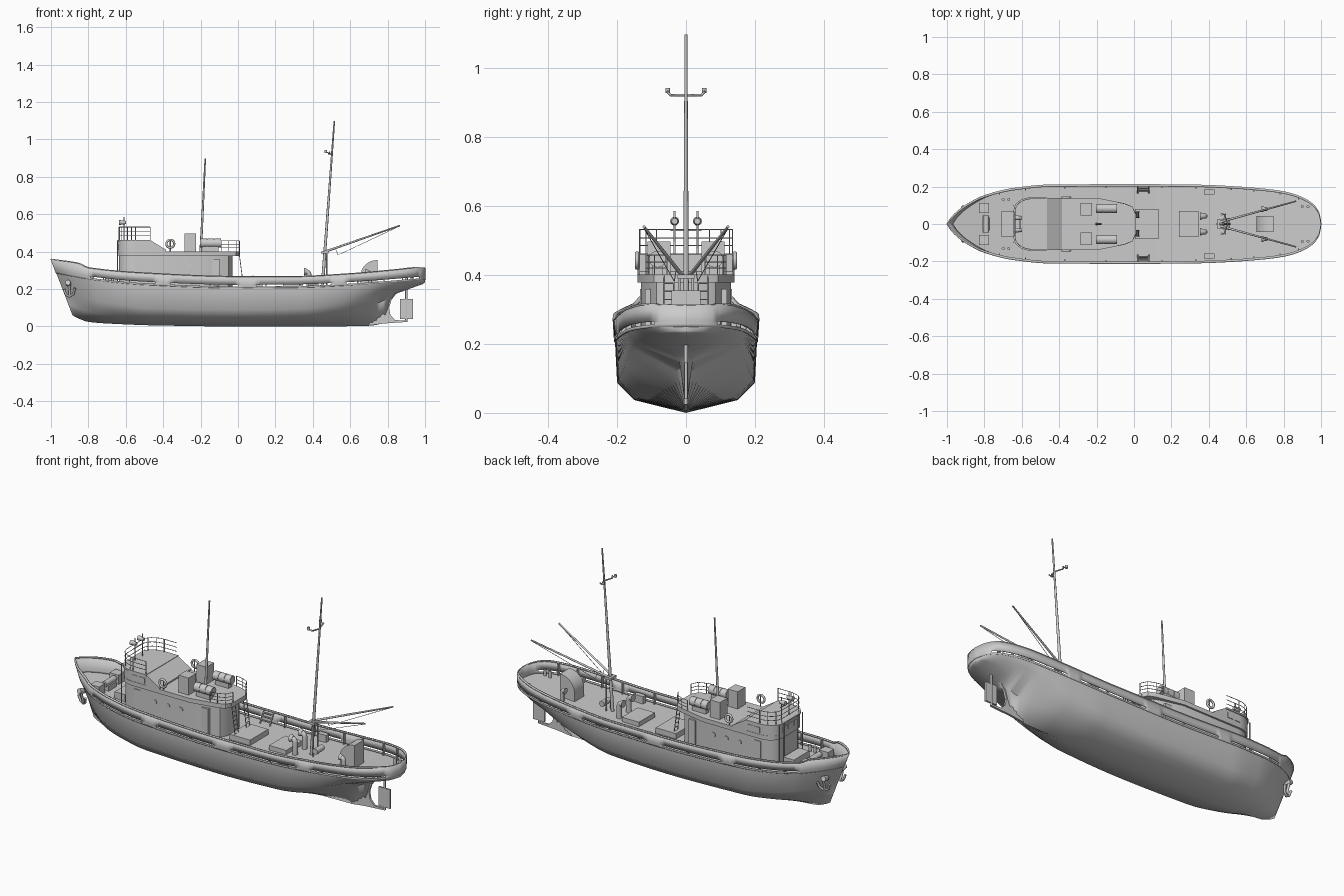
import bpy, bmesh, math
from mathutils import Vector

if "Cube" in bpy.data.objects:
    bpy.data.objects.remove(bpy.data.objects["Cube"])

def finish(name, bm, smooth=None, mirror=False, thick=0):
    me = bpy.data.meshes.new(name)
    bm.to_mesh(me); bm.free()
    ob = bpy.data.objects.new(name, me)
    bpy.context.collection.objects.link(ob)
    if mirror:
        m = ob.modifiers.new("mirror", 'MIRROR')
        m.use_axis = (False, True, False)
    if thick:
        s = ob.modifiers.new("solid", 'SOLIDIFY')
        s.thickness, s.offset = thick, 0
    if smooth:
        bpy.ops.object.select_all(action='DESELECT')
        ob.select_set(True); bpy.context.view_layer.objects.active = ob
        bpy.ops.object.shade_smooth_by_angle(angle=math.radians(smooth))
    return ob

def prism(name, pts, lo, hi, axis='z', mirror=False, smooth=None):
    """Extrude an outline: xy outline along z, or xz outline along y."""
    bm = bmesh.new()
    put = (lambda p, h: (p[0], p[1], h)) if axis == 'z' else (lambda p, h: (p[0], h, p[1]))
    a = [bm.verts.new(put(p, lo)) for p in pts]
    b = [bm.verts.new(put(p, hi)) for p in pts]
    bm.faces.new(a); bm.faces.new(b)
    for i in range(len(pts)):
        j = (i + 1) % len(pts)
        bm.faces.new((a[i], a[j], b[j], b[i]))
    bmesh.ops.recalc_face_normals(bm, faces=bm.faces)
    return finish(name, bm, smooth, mirror)

def box(name, x0, x1, y0, y1, z0, z1, mirror=False):
    return prism(name, [(x0, y0), (x1, y0), (x1, y1), (x0, y1)], z0, z1, 'z', mirror)

def rod(name, p, q, r1, r2=None, n=12, mirror=False):
    p, q = Vector(p), Vector(q)
    bm = bmesh.new()
    bmesh.ops.create_cone(bm, cap_ends=True, segments=n, radius1=r1,
                          radius2=r1 if r2 is None else r2, depth=(q - p).length)
    rot = (q - p).to_track_quat('Z', 'Y')
    for v in bm.verts:
        v.co = rot @ v.co + (p + q) / 2
    return finish(name, bm, 40, mirror)

def tubes(name, paths, r, cyclic=False, res=1, mirror=False):
    cu = bpy.data.curves.new(name, 'CURVE')
    cu.dimensions, cu.bevel_depth, cu.bevel_resolution, cu.use_fill_caps = '3D', r, res, True
    for path in paths:
        for sy in ((1, -1) if mirror else (1,)):
            s = cu.splines.new('POLY')
            s.points.add(len(path) - 1)
            for pt, c in zip(s.points, path):
                pt.co = (c[0], c[1] * sy, c[2], 1)
            s.use_cyclic_u = cyclic
    ob = bpy.data.objects.new(name, cu)
    bpy.context.collection.objects.link(ob)
    return ob

def curve(table, col=1):
    """Monotone cubic interpolation through one column of a table."""
    xs, ys = [t[0] for t in table], [t[col] for t in table]
    d = [(ys[i+1] - ys[i]) / (xs[i+1] - xs[i]) for i in range(len(xs) - 1)]
    m = [d[0]] + [0 if a * b <= 0 else 2*a*b/(a+b) for a, b in zip(d, d[1:])] + [d[-1]]
    def f(x):
        i = max(k for k in range(len(d)) if k == 0 or xs[k] <= x)
        h = xs[i+1] - xs[i]; t = (x - xs[i]) / h
        return ((2*t**3 - 3*t*t + 1) * ys[i] + (t**3 - 2*t*t + t) * h * m[i]
                + (3*t*t - 2*t**3) * ys[i+1] + (t**3 - t*t) * h * m[i+1])
    return f

# Hull stations: x, keel z, lower bilge y z, upper bilge y z, deck half width
ST = [(-1, .06, 0, .12, 0, .20, 0), (-.97, .045, .018, .11, .03, .19, .042),
      (-.9, .025, .05, .085, .08, .16, .098), (-.8, .018, .09, .07, .13, .14, .148),
      (-.65, .012, .12, .055, .172, .115, .185), (-.45, .006, .145, .045, .195, .095, .204),
      (0, 0, .15, .037, .2, .088, .206), (.35, 0, .14, .042, .197, .095, .203),
      (.55, .001, .11, .065, .182, .125, .194), (.7, .004, .05, .105, .165, .17, .182),
      (.78, .02, .015, .14, .152, .197, .172), (.83, .165, .035, .172, .142, .207, .162),
      (.9, .195, .06, .205, .115, .222, .138), (.96, .217, .05, .225, .082, .232, .1),
      (.99, .228, .03, .233, .048, .236, .055), (1, .236, 0, .236, 0, .238, 0)]
zk, y1, z1, y2, z2, yd = [curve(ST, c) for c in range(1, 7)]
sheer = curve([(-1, .36), (-.85, .338), (-.8, .315), (-.5, .287), (0, .268), (.3, .268),
               (.6, .283), (.85, .305), (.95, .315), (1, .312)])
deck = curve([(-1, .285), (-.8, .25), (-.5, .222), (0, .205), (.3, .207), (.6, .22), (1, .25)])
XS = [-1, -.995, -.99] + [i / 50 for i in range(-49, 46)] + [.92, .94, .955, .97, .98, .988, .994, .998, 1]

def rake(x, y, z):
    fade = min(1, max(0, (-.5 - x) / .5))
    return (x + .115 * fade * (sheer(x) - z) / .3, y, z)

def loft(name, section, skip=None, thick=0, smooth=35):
    bm = bmesh.new()
    rows = [[bm.verts.new(rake(x, *p)) for p in section(x)] for x in XS]
    for i in range(len(XS) - 1):
        for j in range(len(rows[0]) - 1):
            if not (skip and skip((XS[i] + XS[i+1]) / 2, j)):
                bm.faces.new((rows[i][j], rows[i+1][j], rows[i+1][j+1], rows[i][j+1]))
    bmesh.ops.remove_doubles(bm, verts=bm.verts, dist=1e-5)
    return finish(name, bm, smooth, True, thick)

# Hull shell, deck, bulwark with freeing slots, cap rail
loft("hull", lambda x: [(0, zk(x)), (y1(x), z1(x)), (y2(x), z2(x)), (yd(x), deck(x))], smooth=50)
loft("main_deck", lambda x: [(0, deck(x)), (yd(x), deck(x))])
SLOTS = [(-.8, -.44), (-.36, 0), (.1, .5), (.58, .97)]
loft("bulwark", lambda x: [(yd(x) * k, deck(x) + h) for k, h in
     ((1, 0), (1.003, .009), (1.007, .018))] + [(yd(x) * 1.02, sheer(x))],
     lambda x, j: j == 1 and any(a < x < b for a, b in SLOTS), .005)
loft("cap_rail", lambda x: [(max(0, yd(x) * 1.02 - .01), sheer(x)), (yd(x) * 1.02 + (.003 if 0 < yd(x) else 0), sheer(x))], None, .005)
for i, x in enumerate((-.72, -.58, -.37, -.15, .15, .33, .52, .64, .78, .88)):
    y = yd(x)
    box(f"bulwark_stay_{i}", x - .003, x + .003, y - .014, y, deck(x), sheer(x) - .003, True)

# Sternpost, keel shoe and rudder
prism("sternpost", [(.7, .006), (.78, .016), (.9, .024), (.9, .032), (.84, .034), (.815, .06),
                    (.808, .1), (.82, .14), (.85, .182), (.76, .18)], -.006, .006, 'y')
box("rudder", .866, .936, -.005, .005, .04, .146)
rod("rudder_stock", (.9, 0, .024), (.9, 0, .21), .006)

# Deckhouse outlines with rounded front and tapered stern end
def outline(w, front, aft, aft_w, rf=.09):
    half = [(front + rf - rf * math.cos(t), w * (.5 + .5 * math.sin(t))) for t in
            [math.pi / 2 * k / 6 for k in range(7)]]
    half += [(-.2, w), (aft - .06, aft_w), (aft - .02, aft_w * .85), (aft, aft_w * .5)]
    return half + [(x, -y) for x, y in reversed(half)]

prism("lower_house", outline(.13, -.635, -.03, .1), .2, .385, smooth=30)
prism("boat_deck", outline(.14, -.64, .01, .11), .378, .402, smooth=30)
front = [p for p in outline(.138, -.64, .01, .11)[:7]]
wh = front + [(-.465, .138), (-.465, -.138)] + [(x, -y) for x, y in reversed(front)]
prism("wheelhouse", wh, .39, .455, smooth=30)
roof = [(x - .004 if x < -.5 else x, y * 1.03) for x, y in wh]
prism("wheelhouse_roof", roof, .453, .462, smooth=30)
prism("sloped_casing", [(-.466, .46), (-.385, .41), (-.385, .39), (-.466, .39)], -.14, .14, 'y')

# Windows, doors and portholes
for i, y in enumerate((-.05, 0, .05)):
    box(f"front_window_{i}", -.643, -.63, y - .018, y + .018, .41, .44)
for i, x in enumerate((-.535, -.49)):
    box(f"side_window_{i}", x - .016, x + .016, .13, .141, .41, .44, True)
for i, x in enumerate((-.53, -.12)):
    y = .13 if x < -.2 else .116
    box(f"house_door_{i}", x - .02, x + .02, y - .02, y + .003, .22, .36, True)
for i, x in enumerate((-.42, -.34, -.26)):
    rod(f"porthole_{i}", (x, .125, .32), (x, .134, .32), .013, mirror=True)

# Railings
top = [(p[0] + .004, p[1] * .98) for p in front] + [(-.47, .135)]
loop = [(x, -y) for x, y in reversed(top)] + top
tubes("wheelhouse_rails", [[(x, y, z) for x, y in loop] for z in (.485, .508, .532)], .0016)
tubes("wheelhouse_posts", [[(x, y, .46), (x, y, .532)] for x, y in loop[::2] + [(-.55, .135), (-.55, -.135)]], .0018)
aft = [(-.09, .116), (-.05, .108), (-.01, .092), (.008, .055)]
tubes("aft_rails", [[(x, y, z) for x, y in aft] for z in (.42, .438, .458)], .0016, mirror=True)
tubes("aft_posts", [[(x, y, .4), (x, y, .458)] for x, y in aft], .0018, mirror=True)
tubes("aft_ladders", [[(.005, y, .4), (.03, y, .21)] for y in (.035, .065)] +
      [[(.005 + .025 * k / 8, .035, .4 - .19 * k / 8), (.005 + .025 * k / 8, .065, .4 - .19 * k / 8)]
       for k in range(1, 8)], .0022, mirror=True)
tubes("fore_posts", [[(-.645, y, .23), (-.645, y, .46)] for y in (.06, .1)], .003, mirror=True)

# Boat deck fittings: lockers, life rafts, life rings
box("funnel_locker", -.286, -.225, .045, .112, .4, .497, True)
for i, x in enumerate((-.2, -.163, -.126)):
    rod(f"life_raft_{i}", (x, .083, .446), (x + .034, .083, .446), .024, n=20, mirror=True)
rod("life_raft_core", (-.203, .083, .446), (-.09, .083, .446), .021, n=20, mirror=True)
box("raft_cradle", -.19, -.105, .068, .098, .4, .43, True)
ring = [(-.362 + .021 * math.cos(a), .142, .442 + .021 * math.sin(a)) for a in
        [math.tau * k / 20 for k in range(20)]]
tubes("life_rings", [ring], .006, True, 2, True)
tubes("ring_posts", [[(-.362, .136, .4), (-.362, .136, .465)]], .003, mirror=True)

# Searchlights on the wheelhouse
tubes("searchlight_posts", [[(-.61, .033, .46), (-.61, .033, .585)]], .003, mirror=True)
rod("searchlight", (-.635, .033, .556), (-.6, .033, .556), .013, .009, mirror=True)
tubes("light_bar", [[(-.61, -.045, .53), (-.61, .045, .53)]], .003)

# Masts, crossbar and derrick booms
rod("fore_mast", (-.2, 0, .39), (-.175, 0, .897), .007, .004)
rod("main_mast", (.45, 0, .2), (.515, 0, 1.098), .009, .004)
tubes("mast_crossbar", [[(.49, .055, .932), (.485, .045, .922), (.5, 0, .922), (.485, -.045, .922), (.49, -.055, .932)]], .004)
rod("mast_lamp", (.47, .053, .928), (.47, .053, .943), .007, mirror=True)
tubes("lamp_arm", [[(.47, .053, .93), (.49, .05, .928)]], .003, mirror=True)
rod("derrick_boom", (.465, .012, .4), (.866, .122, .54), .006, .004, mirror=True)
tubes("derrick_wires", [[(.862, .122, .536), (.535, .034, .382), (.52, .028, .418)]], .0015, mirror=True)
box("mast_bracket", .445, .485, -.024, .024, .39, .402)
tubes("boom_posts", [[(.475, .02, .21), (.475, .02, .4)]], .004, mirror=True)
rod("mast_winch", (.495, -.032, .25), (.495, .032, .25), .016)

# Hatches and working deck gear
box("main_hatch", .005, .13, -.08, .08, .2, .235)
box("aft_hatch", .24, .345, -.07, .07, .2, .232)
box("fore_hatch", -.71, -.645, -.068, .068, .22, .275)
box("bow_locker", -.83, -.775, .06, .112, .24, .3, True)
rod("windlass", (-.79, -.045, .285), (-.79, .045, .285), .016)
box("windlass_base", -.81, -.77, -.035, .035, .24, .275)
box("side_bench", .375, .43, .158, .185, .205, .25, True)
tubes("side_steps", [[(x, .165, .205), (x, .2, .27)] for x in (.02, .08)] +
      [[(.02, .165 + .009 * k, .205 + .017 * k), (.08, .165 + .009 * k, .205 + .017 * k)] for k in range(1, 4)],
      .004, mirror=True)
for i, x in enumerate((-.7, .9)):
    for k in (0, .03):
        rod(f"bollard_{i}_{k}", (x + k, yd(x) - .045, deck(x)), (x + k, yd(x) - .045, deck(x) + .035), .008, mirror=True)

# Cowl ventilators and stern companion hood
def vent(name, x, y, z, h, r):
    path = [(x, y, z), (x, y, z + h)] + [(x - r * (1 - math.cos(a)), y, z + h + r * math.sin(a))
            for a in (.4, .8, 1.2, 1.57)]
    tubes(name, [path], r * .75, False, 3, True)
    rod(name + "_mouth", (x - r * .6, y, z + h + r), (x - r * 1.5, y, z + h + r), r * .8, r * 1.15, 16, True)
vent("mid_vent", .38, .042, .2, .075, .018)
vent("stern_vent", .705, .08, .22, .055, .015)
hood = [(.745 - .09 * math.sin(a), .27 + .085 * math.cos(a)) for a in [math.pi / 2 * k / 10 for k in range(11)]]
prism("stern_hood", hood + [(.655, .22), (.745, .22)], -.042, .042, 'y', smooth=30)

# Bow anchors
tubes("bow_anchors", [[(-.905, .088, .235), (-.9, .07, .165)],
      [(-.93, .07, .2), (-.92, .066, .17), (-.9, .07, .16), (-.88, .082, .175), (-.872, .094, .205)]], .007, mirror=True)
rod("anchor_pipe", (-.905, .06, .225), (-.91, .096, .235), .014, mirror=True)
